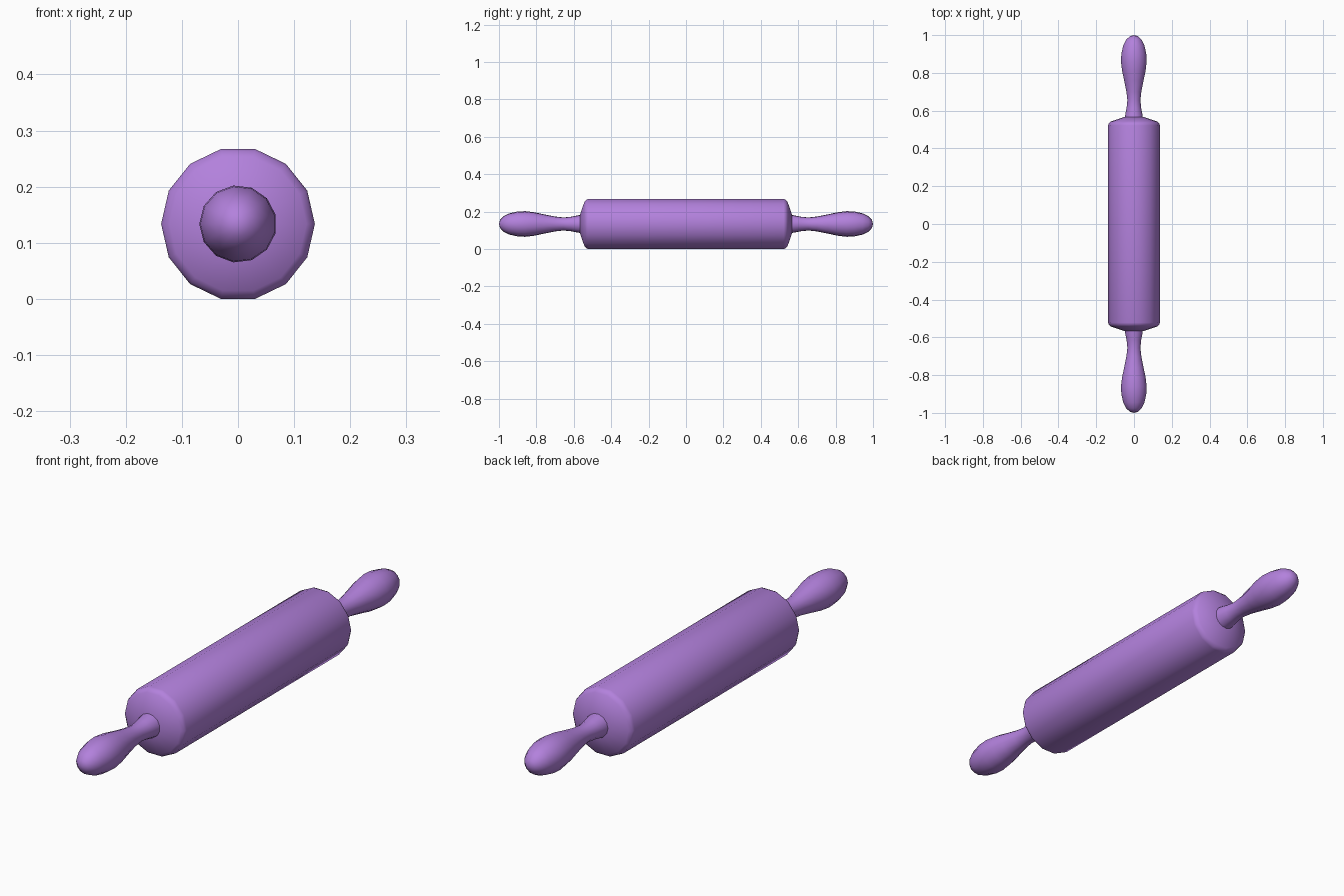
import bpy, math
from mathutils import Vector

if "Cube" in bpy.data.objects:
    bpy.data.objects.remove(bpy.data.objects["Cube"])

PURPLE = bpy.data.materials.new("purple")
PURPLE.diffuse_color = (0.45, 0.22, 0.72, 1)
PURPLE.use_nodes = True
PURPLE.node_tree.nodes["Principled BSDF"].inputs["Base Color"].default_value = PURPLE.diffuse_color
SIDES = 14
RADIUS = 0.137
AXIS_Z = RADIUS * math.cos(math.pi / SIDES)


def lathe(name, profile, sides, start, flip=False, angle=50):
    """Revolve (radius, y) points about the y axis; zero radius makes a pole."""
    verts, rings, faces = [], [], []
    for r, y in profile:
        n = 1 if r == 0 else sides
        ring = []
        for i in range(n):
            a = start + 2 * math.pi * i / sides
            ring.append(len(verts))
            verts.append(Vector((r * math.cos(a), -y if flip else y, r * math.sin(a))))
        rings.append(ring)
    for a, b in zip(rings, rings[1:]):
        for i in range(sides):
            j = (i + 1) % sides
            f = [a[i % len(a)], a[j % len(a)], b[j % len(b)], b[i % len(b)]]
            f = list(dict.fromkeys(f))
            faces.append(f if flip else f[::-1])
    mesh = bpy.data.meshes.new(name)
    mesh.from_pydata(verts, [], faces)
    obj = bpy.data.objects.new(name, mesh)
    obj.location.z = AXIS_Z
    bpy.context.collection.objects.link(obj)
    mesh.materials.append(PURPLE)
    bpy.ops.object.select_all(action='DESELECT')
    obj.select_set(True)
    bpy.context.view_layer.objects.active = obj
    bpy.ops.object.shade_smooth_by_angle(angle=math.radians(angle))
    return obj


# Roller barrel with shallow conical ends
end = [(RADIUS, 0.522), (0.133, 0.533), (0.122, 0.543), (0.05, 0.567), (0, 0.567)]
barrel = [(r, -y) for r, y in reversed(end)] + end
lathe("roller", barrel, SIDES, 0)

# Turned grips, one at each end
grip = [(0, 0.55), (0.049, 0.55), (0.047, 0.575), (0.039, 0.615), (0.035, 0.655),
        (0.040, 0.70), (0.052, 0.76), (0.063, 0.81), (0.069, 0.86), (0.067, 0.90),
        (0.057, 0.945), (0.042, 0.975), (0.022, 0.994), (0, 1.0)]
lathe("front_handle", grip, 13, math.pi, flip=True)
lathe("back_handle", grip, 13, math.pi)
